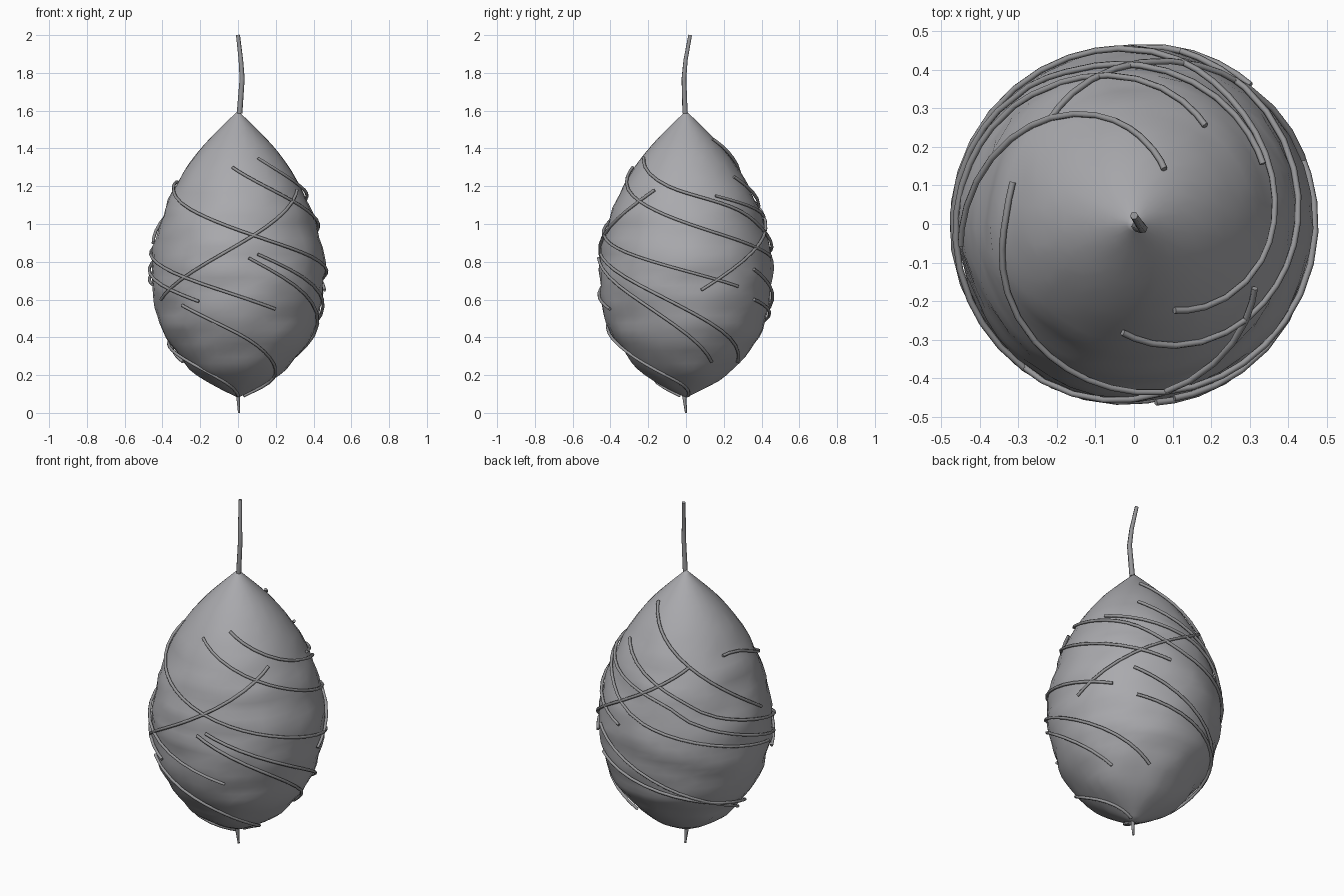
import bpy, bmesh, math, random
from mathutils import Vector, noise

if "Cube" in bpy.data.objects:
    bpy.data.objects.remove(bpy.data.objects["Cube"])

random.seed(4)

def material(name, rgb):
    m = bpy.data.materials.new(name)
    m.diffuse_color = (*rgb, 1)
    m.use_nodes = True
    m.node_tree.nodes["Principled BSDF"].inputs["Base Color"].default_value = m.diffuse_color
    return m

SILK = material("silk grey", (0.40, 0.40, 0.42))
FIBRE = material("fibre grey", (0.30, 0.30, 0.31))

# Smooth interpolation through a few 2D keys
def smooth_path(keys, step):
    out = []
    last = len(keys) - 1
    for i in range(last):
        a, b, c, d = [Vector(keys[max(0, min(last, i + k))]) for k in (-1, 0, 1, 2)]
        n = max(1, round(abs(c[0] - b[0]) / step))
        for s in range(n):
            t = s / n
            out.append(b + 0.5 * t * ((c - a) + t * ((2 * a - 5 * b + 4 * c - d) + t * (3 * b - a - 3 * c + d))))
    return out + [Vector(keys[-1])]

# Body outline: (height, radius)
OUTLINE = smooth_path([(0.08, 0), (0.2, 0.215), (0.4, 0.385), (0.6, 0.447), (0.8, 0.457),
                       (1.0, 0.415), (1.2, 0.333), (1.4, 0.197), (1.6, 0)], 0.02)

def radius(z):
    for p, q in zip(OUTLINE, OUTLINE[1:]):
        if z <= q[0]:
            return max(0, p[1] + (q[1] - p[1]) * (z - p[0]) / (q[0] - p[0]))
    return 0

# Cocoon body: lathed rings with wrinkles stretched around the girth
def cocoon_body(seg=36, rows=44):
    bm = bmesh.new()
    rings = []
    for i in range(1, rows):
        f = i / rows
        z = 0.84 - 0.76 * math.cos(0.35 * math.pi * f + 0.65 * math.acos(1 - 2 * f))
        fade = max(0, min(1, (1.4 - z) / 0.35)) * min(1, radius(z) / 0.25)
        ring = []
        for j in range(seg):
            a = 2 * math.pi * (j + random.uniform(-0.25, 0.25)) / seg
            n = noise.noise(Vector((math.cos(a) * 1.8, math.sin(a) * 1.8, z * 11)))
            r = radius(z) + 0.017 * n * fade
            ring.append(bm.verts.new((r * math.cos(a), r * math.sin(a), z)))
        rings.append(ring)
    for lo, hi in zip(rings, rings[1:]):
        for j in range(seg):
            k = (j + 1) % seg
            bm.faces.new((lo[j], lo[k], hi[k], hi[j]))
    for ring, z in ((rings[0], 0.08), (rings[-1], 1.6)):
        tip = bm.verts.new((0, 0, z))
        for j in range(seg):
            bm.faces.new((ring[j], ring[(j + 1) % seg], tip))
    bmesh.ops.recalc_face_normals(bm, faces=bm.faces)
    for f in bm.faces:
        f.smooth = True
    me = bpy.data.meshes.new("cocoon_body")
    bm.to_mesh(me)
    bm.free()
    me.materials.append(SILK)
    bpy.context.collection.objects.link(bpy.data.objects.new("cocoon_body", me))

# Round strand swept along points
def strand(name, pts, r, taper=1.0):
    cu = bpy.data.curves.new(name, 'CURVE')
    cu.dimensions = '3D'
    cu.bevel_depth, cu.bevel_resolution, cu.use_fill_caps = r, 1, True
    sp = cu.splines.new('POLY')
    sp.points.add(len(pts) - 1)
    for i, (p, q) in enumerate(zip(sp.points, pts)):
        p.co = (*q, 1)
        p.radius = 1 + (taper - 1) * i / (len(pts) - 1)
    cu.materials.append(FIBRE)
    bpy.context.collection.objects.link(bpy.data.objects.new(name, cu))

# Thread wound on the body through keys: degrees around z from +x, height
def wind(name, *keys):
    pts = []
    for a, z in smooth_path(keys, 9):
        r = radius(z) + 0.011
        pts.append((r * math.cos(math.radians(a)), r * math.sin(math.radians(a)), z))
    strand(name, pts, 0.0085)

cocoon_body()

# Upper threads
wind("front_upper_thread", (-96, 1.30), (-40, 1.12), (10, 0.98), (75, 0.83))
wind("right_upper_thread", (-65, 1.35), (-16, 1.20), (45, 1.07), (95, 0.88), (194, 0.68))
wind("long_middle_thread", (161, 1.22), (183, 1.21), (230, 1.08), (300, 0.89), (396, 0.67))
wind("back_upper_thread", (54, 1.25), (117, 1.04), (146, 0.93), (205, 0.79), (296, 0.55))
wind("back_middle_thread", (25, 1.15), (104, 1.01), (140, 0.87), (243, 0.59))
wind("back_top_thread", (61, 1.45), (86, 1.375), (128, 1.19), (187, 0.90))

# Threads crossing the other way
wind("front_crossing_thread", (-153, 0.60), (-90, 0.89), (-28, 1.18))
wind("back_crossing_thread", (10, 0.65), (60, 0.90), (128, 1.19))

# Lower threads, two of them running down to the bottom tip
wind("right_lower_thread_a", (-83, 0.82), (-30, 0.58), (27, 0.27))
wind("right_lower_thread_b", (-77, 0.84), (-20, 0.63), (66, 0.27))
wind("front_lower_thread", (-131, 0.57), (-90, 0.42), (-40, 0.23), (20, 0.09))
wind("back_lower_thread_a", (50, 0.76), (120, 0.49), (192, 0.27))
wind("back_lower_thread_b", (52, 0.60), (135, 0.43), (195, 0.31), (270, 0.09))

# Hanging stem on top and wisp below
strand("stem", [(0.008, -0.005, 1.585), (0.022, -0.011, 1.77), (0.015, -0.002, 1.87), (0, 0.022, 2)], 0.015, 0.7)
strand("bottom_wisp", [(0, -0.01, 0.10), (0.005, 0, 0)], 0.012, 0.45)
